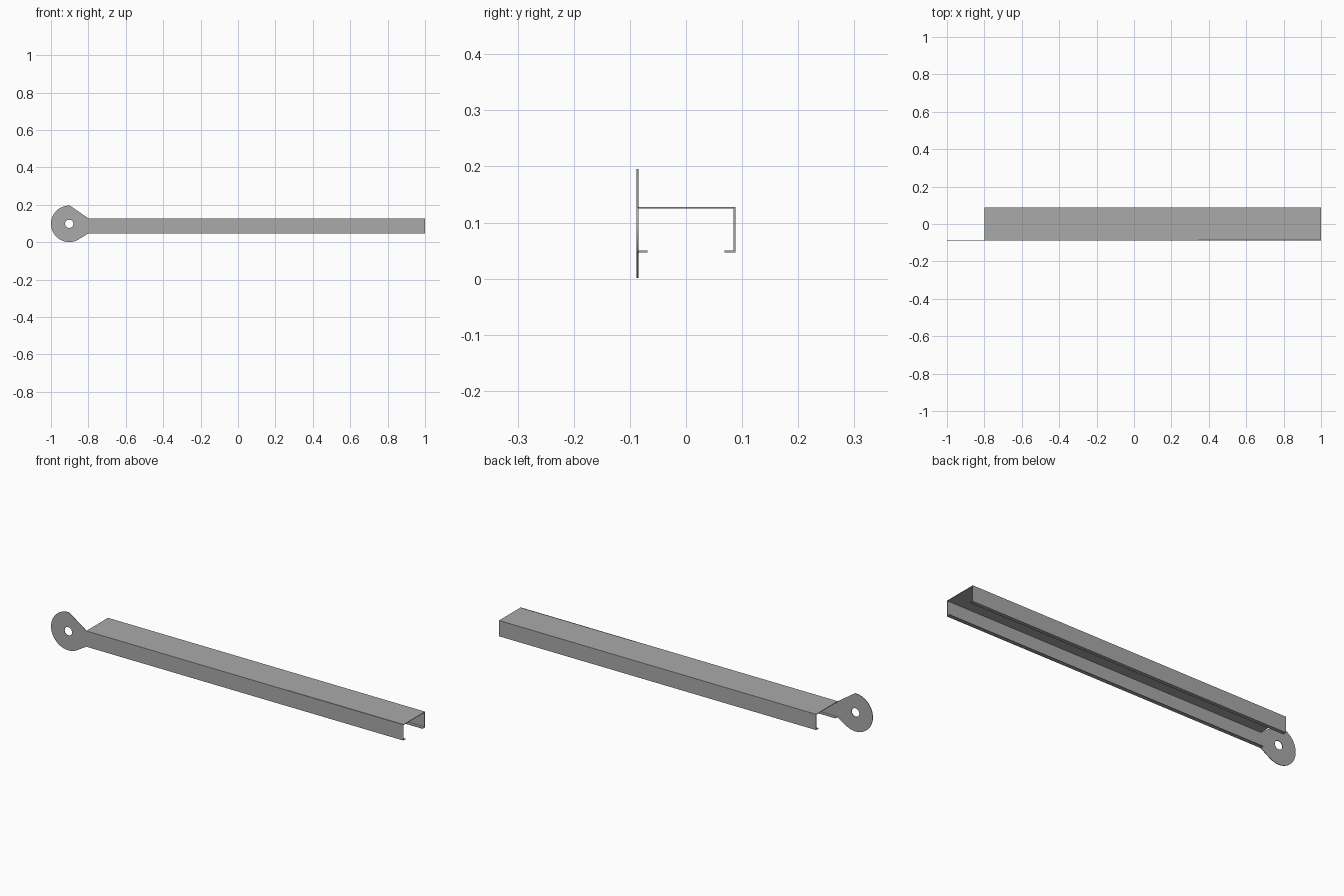
import bpy, bmesh, math
from mathutils import Vector

if "Cube" in bpy.data.objects:
    bpy.data.objects.remove(bpy.data.objects["Cube"], do_unlink=True)

steel = bpy.data.materials.new("grey steel")
steel.use_nodes = True
GREY = (0.4, 0.4, 0.4, 1)
steel.diffuse_color = GREY
steel.node_tree.nodes["Principled BSDF"].inputs["Base Color"].default_value = GREY

T = 0.003                    # sheet thickness
HALF = 0.088                 # half width of the channel
LOW, HIGH = 0.047, 0.128     # channel bottom and top
START, END = -0.8, 1.0       # channel ends
LIP = 0.019                  # width of the bottom lips
CX, CZ, R, HOLE = -0.9025, 0.0985, 0.0975, 0.022   # round tab


def add_object(name, mesh):
    obj = bpy.data.objects.new(name, mesh)
    bpy.context.collection.objects.link(obj)
    mesh.materials.clear()
    mesh.materials.append(steel)
    return obj


def arc(radius, a0, a1, steps):
    angles = [math.radians(a0 + (a1 - a0) * i / steps) for i in range(steps + 1)]
    return [(CX + radius * math.cos(a), CZ + radius * math.sin(a)) for a in angles]


def pressed_plate(name, loops, y0, y1):
    """Flat plate in the xz plane; inner loops become holes."""
    curve = bpy.data.curves.new(name, "CURVE")
    curve.dimensions = "2D"
    curve.fill_mode = "BOTH"
    curve.extrude = (y1 - y0) / 2
    for loop in loops:
        spline = curve.splines.new("POLY")
        spline.points.add(len(loop) - 1)
        for point, (x, z) in zip(spline.points, loop):
            point.co = (x, z, 0, 1)
        spline.use_cyclic_u = True
    temp = bpy.data.objects.new(name + " outline", curve)
    bpy.context.collection.objects.link(temp)
    graph = bpy.context.evaluated_depsgraph_get()
    mesh = bpy.data.meshes.new_from_object(temp.evaluated_get(graph))
    bpy.data.objects.remove(temp, do_unlink=True)
    bm = bmesh.new()
    bm.from_mesh(mesh)
    bmesh.ops.remove_doubles(bm, verts=bm.verts, dist=0.00001)
    for v in bm.verts:
        v.co = (v.co.x, (y0 + y1) / 2 - v.co.z, v.co.y)
    bmesh.ops.recalc_face_normals(bm, faces=bm.faces)
    bm.to_mesh(mesh)
    bm.free()
    return add_object(name, mesh)


def extruded_section(name, section):
    """Closed yz section drawn out along the channel."""
    bm = bmesh.new()
    face = bm.faces.new([bm.verts.new((START, y, z)) for y, z in section])
    out = bmesh.ops.extrude_face_region(bm, geom=[face])["geom"]
    moved = [g for g in out if isinstance(g, bmesh.types.BMVert)]
    bmesh.ops.translate(bm, verts=moved, vec=Vector((END - START, 0, 0)))
    bmesh.ops.recalc_face_normals(bm, faces=bm.faces)
    mesh = bpy.data.meshes.new(name)
    bm.to_mesh(mesh)
    bm.free()
    return add_object(name, mesh)


# Front wall and round tab, cut from one sheet with a pivot hole
outline = [(END, LOW), (END, HIGH), (START, HIGH)]
outline += arc(R, 88, 300, 48) + [(START, LOW)]
pressed_plate("front_wall_with_tab", [outline, arc(HOLE, 0, 345, 23)], -HALF, -HALF + T)

# Top, back wall and back lip, folded as one section
inner = HALF - T
extruded_section("top_and_back_wall", [
    (-inner, HIGH), (HALF, HIGH), (HALF, LOW), (HALF - LIP, LOW),
    (HALF - LIP, LOW + T), (inner, LOW + T), (inner, HIGH - T), (-inner, HIGH - T)])

# Front lip
extruded_section("front_lip", [
    (-inner, LOW), (LIP - HALF, LOW), (LIP - HALF, LOW + T), (-inner, LOW + T)])
